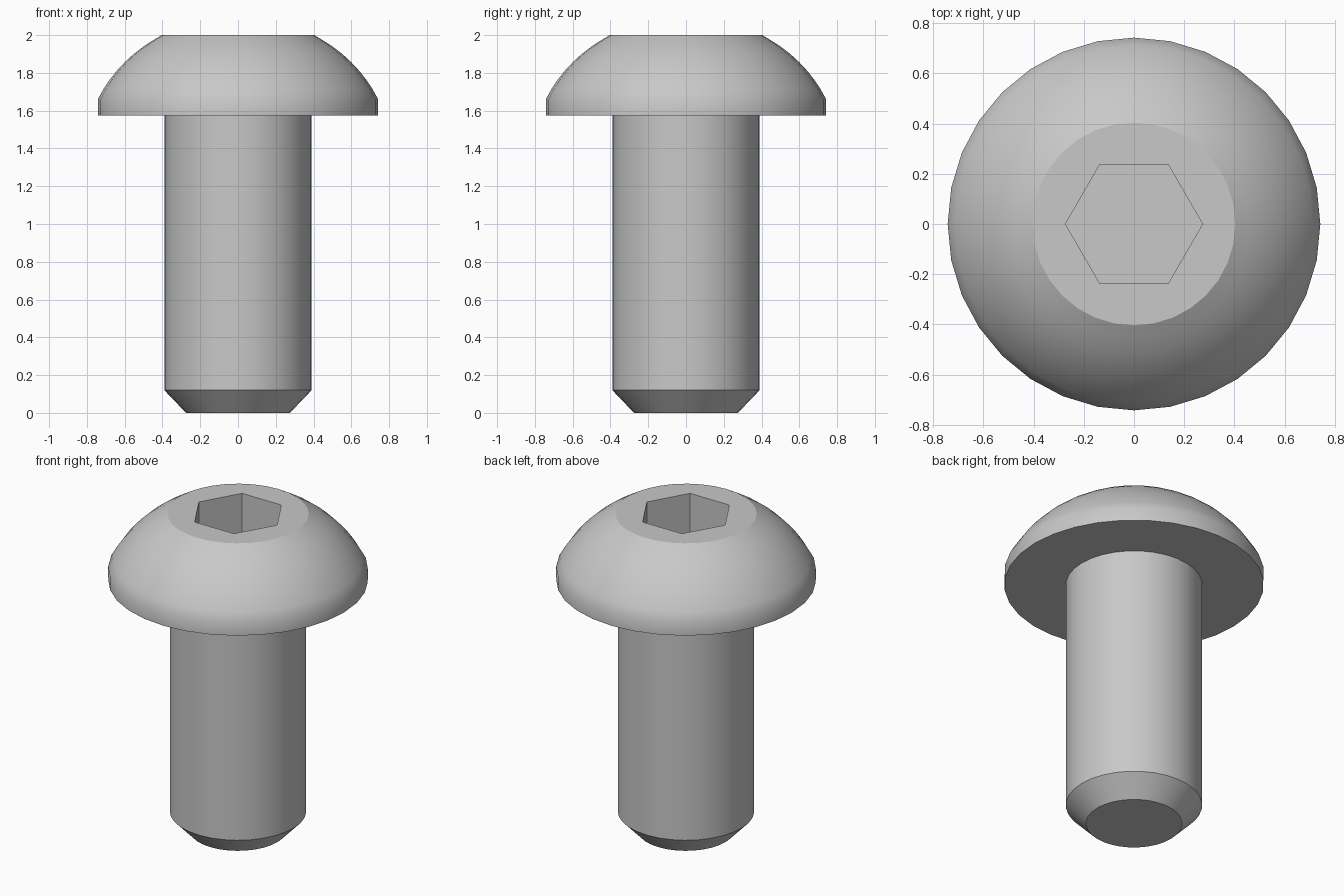
import bpy, bmesh, math

SEGMENTS = 32
TOP, HEAD_BASE = 2.0, 1.575

if "Cube" in bpy.data.objects:
    bpy.data.objects.remove(bpy.data.objects["Cube"], do_unlink=True)

steel = bpy.data.materials.new("grey steel")
steel.use_nodes = True
colour = (0.58, 0.58, 0.58, 1)
steel.diffuse_color = colour
steel.node_tree.nodes["Principled BSDF"].inputs["Base Color"].default_value = colour


def lathe(name, profile, sides):
    """Closed solid of revolution from (radius, height) rings, bottom to top."""
    bm = bmesh.new()
    rings = []
    for r, z in profile:
        angles = [math.tau * i / sides for i in range(sides)]
        rings.append([bm.verts.new((r * math.cos(a), r * math.sin(a), z)) for a in angles])
    for low, high in zip(rings, rings[1:]):
        for i in range(sides):
            j = (i + 1) % sides
            bm.faces.new((low[i], low[j], high[j], high[i]))
    bm.faces.new(rings[0][::-1])
    bm.faces.new(rings[-1])
    mesh = bpy.data.meshes.new(name)
    bm.to_mesh(mesh)
    bm.free()
    mesh.materials.append(steel)
    obj = bpy.data.objects.new(name, mesh)
    bpy.context.collection.objects.link(obj)
    return obj


# Chamfered shank, flat bearing face and short rim
profile = [(0.275, 0), (0.39, 0.12), (0.39, HEAD_BASE), (0.742, HEAD_BASE)]

# Domed head as a circular arc up to the flat crown
DOME_STEPS = 8
for i in range(DOME_STEPS + 1):
    a = math.radians(26.8 + 36.6 * i / DOME_STEPS)
    profile.append((0.063 + 0.761 * math.cos(a), 1.317 + 0.761 * math.sin(a)))
profile[-1] = (profile[-1][0], TOP)
bolt = lathe("button_head_bolt", profile, SEGMENTS)

# Hexagonal socket cut into the crown
cutter = lathe("socket_cutter", [(0.273, TOP - 0.245), (0.273, TOP + 0.1)], 6)
cut = bolt.modifiers.new("hex_socket", "BOOLEAN")
cut.operation = "DIFFERENCE"
cut.solver = "EXACT"
cut.object = cutter
bpy.ops.object.select_all(action="DESELECT")
bpy.context.view_layer.objects.active = bolt
bolt.select_set(True)
bpy.ops.object.modifier_apply(modifier=cut.name)
bpy.data.objects.remove(cutter, do_unlink=True)

# Smooth round surfaces with crisp rims
bpy.ops.object.shade_smooth_by_angle(angle=math.radians(30))
